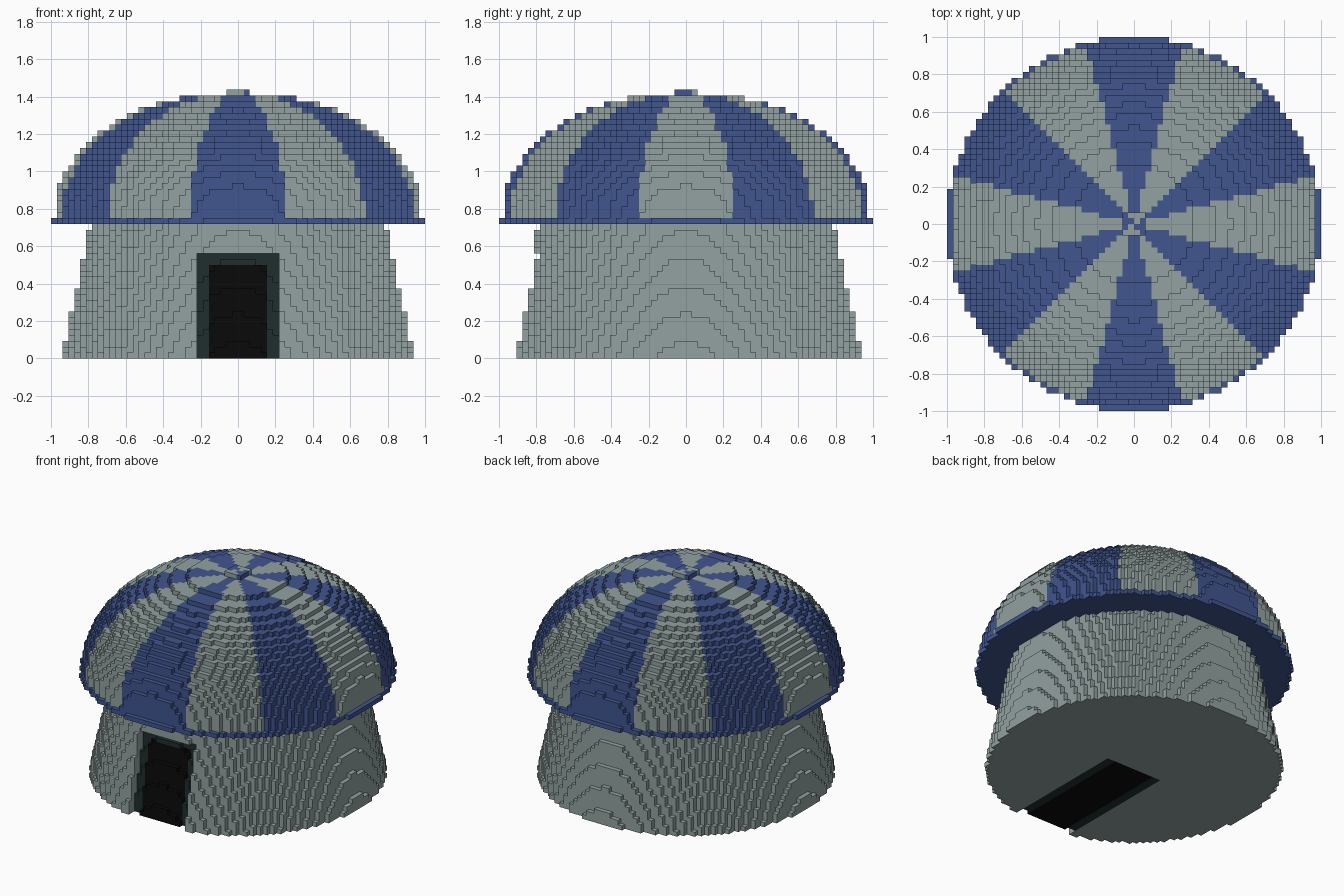
import bpy
import bmesh
from math import atan2, degrees, floor
from mathutils import Vector

cube = bpy.data.objects.get("Cube")
if cube:
    bpy.data.objects.remove(cube, do_unlink=True)

CELL = 1 / 32          # block size
BRIM = 23              # layer holding the brim
TOP = 46               # number of layers
REACH = 32             # blocks from centre to brim edge


def material(name, colour):
    mat = bpy.data.materials.new(name)
    mat.use_nodes = True
    mat.diffuse_color = (*colour, 1)
    bsdf = mat.node_tree.nodes["Principled BSDF"]
    bsdf.inputs["Base Color"].default_value = (*colour, 1)
    bsdf.inputs["Roughness"].default_value = 0.9
    return mat


GREY = material("pale grey", (0.29, 0.36, 0.355))
BLUE = material("blue", (0.053, 0.091, 0.275))
DARK = material("dark green", (0.014, 0.026, 0.026))
BLACK = material("black", (0.003, 0.003, 0.003))


def radius_squared(layer):
    """Squared radius, in blocks, of each round layer."""
    if layer < BRIM:
        return (30.1 - 0.21 * (layer + 0.5)) ** 2
    if layer == BRIM:
        return REACH ** 2
    if layer == TOP - 1:
        return 5
    return 987 - 2.2 * (layer - BRIM - 1) ** 2


def block(i, j, k):
    """Part name and material of a block, or None where it is empty."""
    x, y = i + 0.5, j + 0.5
    r2 = radius_squared(k)
    if x * x + y * y > r2:
        return None
    if k > BRIM:
        # Twelve wedges in alternating colours
        wedge = floor((degrees(atan2(x, -y)) + 15) / 30)
        return "dome_roof", GREY if wedge % 2 else BLUE
    if k == BRIM:
        return "roof_brim", BLUE
    if abs(x) < 7 and y < 0 and k < 18:
        # Doorway set two blocks into the wall
        if x * x + y * y > (r2 ** 0.5 - 2) ** 2:
            return None
        if abs(x) < 5 and k < 16:
            return "door_opening", BLACK
        return "door_frame", DARK
    return "round_wall", GREY


# Fill the block grid
span = range(-REACH, REACH)
blocks = {}
for k in range(TOP):
    for i in span:
        for j in span:
            found = block(i, j, k)
            if found:
                blocks[i, j, k] = found

# The six sides of a block: outward step and two in-plane directions
axes = [Vector((1, 0, 0)), Vector((0, 1, 0)), Vector((0, 0, 1))]
sides = []
for a in range(3):
    u, v = axes[(a + 1) % 3], axes[(a + 2) % 3]
    sides.append((axes[a], u, v))
    sides.append((-axes[a], v, u))


def build_part(name):
    """Make one mesh from the exposed block sides of a part."""
    cells = {c: b[1] for c, b in blocks.items() if b[0] == name}
    mats = list(dict.fromkeys(cells.values()))
    bm = bmesh.new()
    corners = {}

    def corner(p):
        key = tuple(round(2 * c) for c in p)
        if key not in corners:
            corners[key] = bm.verts.new(p * CELL)
        return corners[key]

    for cell, mat in cells.items():
        centre = Vector(cell) + Vector((0.5, 0.5, 0.5))
        for n, u, v in sides:
            neighbour = tuple(int(c + d) for c, d in zip(cell, n))
            if neighbour in blocks:
                continue
            ring = [(-1, -1), (1, -1), (1, 1), (-1, 1)]
            face = bm.faces.new([corner(centre + (n + u * s + v * t) / 2) for s, t in ring])
            face.material_index = mats.index(mat)
    mesh = bpy.data.meshes.new(name)
    bm.to_mesh(mesh)
    bm.free()
    for mat in mats:
        mesh.materials.append(mat)
    bpy.context.collection.objects.link(bpy.data.objects.new(name, mesh))


for part in ("round_wall", "door_frame", "door_opening", "roof_brim", "dome_roof"):
    build_part(part)
